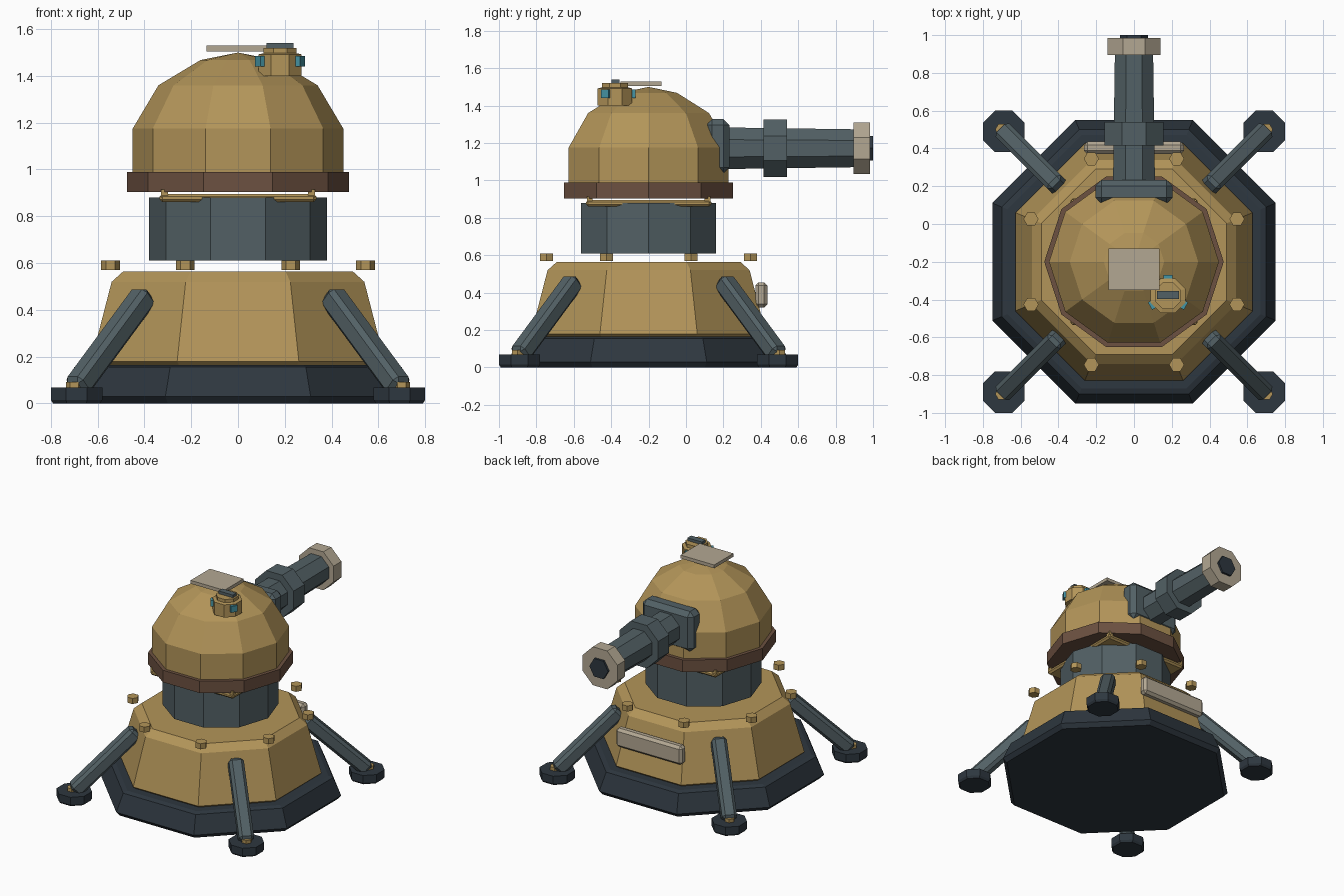
import bpy, bmesh, math
from mathutils import Vector, Matrix

if "Cube" in bpy.data.objects:
    bpy.data.objects.remove(bpy.data.objects["Cube"], do_unlink=True)

CY = -0.2      # y of the turret axis
GUN_Z = 1.172  # height of the barrel axis


def material(name, rgb):
    m = bpy.data.materials.new(name)
    m.use_nodes = True
    m.diffuse_color = (*rgb, 1)
    m.node_tree.nodes["Principled BSDF"].inputs["Base Color"].default_value = (*rgb, 1)
    return m


GOLD = material("ochre paint", (0.45, 0.30, 0.10))
STEEL = material("slate steel", (0.085, 0.118, 0.13))
NAVY = material("dark navy", (0.027, 0.038, 0.05))
BROWN = material("rust brown", (0.15, 0.082, 0.052))
BEIGE = material("pale beige", (0.45, 0.39, 0.29))
TEAL = material("teal glass", (0.06, 0.30, 0.38))


def finish(name, bm, mat):
    bmesh.ops.recalc_face_normals(bm, faces=bm.faces)
    mesh = bpy.data.meshes.new(name)
    bm.to_mesh(mesh)
    bm.free()
    mesh.materials.append(mat)
    obj = bpy.data.objects.new(name, mesh)
    bpy.context.collection.objects.link(obj)
    return obj


def turned(name, mat, profile, sides, at=(0, CY, 0), flat=False, along_y=False):
    """Faceted solid from (radius, height) pairs; flat puts flats on the axes."""
    bm = bmesh.new()
    turn = math.pi / sides if flat else 0
    scale = 1 / math.cos(math.pi / sides) if flat else 1
    rings = []
    for r, h in profile:
        if r == 0:
            rings.append([bm.verts.new((0, 0, h))])
            continue
        angles = [turn + math.tau * i / sides for i in range(sides)]
        rings.append([bm.verts.new((r * scale * math.cos(a), r * scale * math.sin(a), h))
                      for a in angles])
    for low, high in zip(rings, rings[1:]):
        for i in range(sides):
            j = (i + 1) % sides
            if len(high) == 1:
                bm.faces.new((low[i], low[j], high[0]))
            else:
                bm.faces.new((low[i], low[j], high[j], high[i]))
    for ring in (rings[0], rings[-1]):
        if len(ring) > 1:
            bm.faces.new(ring)
    if along_y:
        bm.transform(Matrix.Rotation(-math.pi / 2, 4, 'X'))
    bm.transform(Matrix.Translation(at))
    return finish(name, bm, mat)


def box(name, mat, size, at, bevel=0, rotation=None):
    bm = bmesh.new()
    bmesh.ops.create_cube(bm, size=1)
    bm.transform(Matrix.Diagonal((*size, 1)))
    if bevel:
        bmesh.ops.bevel(bm, geom=bm.edges[:], offset=bevel, segments=1,
                        profile=0.5, affect='EDGES')
    if rotation:
        bm.transform(rotation)
    bm.transform(Matrix.Translation(at))
    return finish(name, bm, mat)


# Octagonal base and sloped hull
turned("base_plate", NAVY, [(0.725, 0), (0.75, 0.03), (0.70, 0.155), (0.67, 0.165)], 8, flat=True)
turned("hull", GOLD, [(0.60, 0.155), (0.628, 0.18), (0.54, 0.52), (0.49, 0.565)], 8, flat=True)
box("rear_bar", BEIGE, (0.53, 0.065, 0.135), (0, 0.403, 0.388), 0.018)

# Ring of hull bolts
for i in range(8):
    a = math.tau * (i + 0.5) / 8
    turned(f"hull_bolt_{i + 1}", GOLD, [(0.04, 0.57), (0.04, 0.61)], 6,
           (0.59 * math.cos(a), CY + 0.59 * math.sin(a), 0))

# Four outrigger legs with feet
for sx, side in ((1, "left"), (-1, "right")):
    for sy, end in ((1, "back"), (-1, "front")):
        tag = f"{end}_{side}"
        turned(f"foot_{tag}", NAVY, [(0.10, 0), (0.11, 0.015), (0.11, 0.068)], 8,
               (sx * 0.69, CY + sy * 0.69, 0), flat=True)
        turned(f"foot_bolt_{tag}", GOLD, [(0.035, 0.065), (0.035, 0.092)], 6,
               (sx * 0.70, CY + sy * 0.70, 0))
        low = Vector((sx * 0.685, CY + sy * 0.685, 0.075))
        high = Vector((sx * 0.405, CY + sy * 0.405, 0.455))
        axis = high - low
        rot = axis.to_track_quat('Z', 'Y')
        # keep the beam's flat sides vertical
        side_dir = Vector((-sy, sx, 0)).normalized()
        z_dir = axis.normalized()
        rot = Matrix((side_dir, z_dir.cross(side_dir), z_dir)).transposed().to_4x4()
        box(f"leg_{tag}", STEEL, (0.10, 0.10, axis.length + 0.03), (low + high) / 2, 0.02, rot)

# Neck, square bearing and turret
turned("neck", STEEL, [(0.38, 0.61), (0.38, 0.88)], 10)
box("bearing_plate", GOLD, (0.67, 0.67, 0.036), (0, CY, 0.878), 0.012)
for sx in (1, -1):
    for sy in (1, -1):
        box("bearing_post", GOLD, (0.03, 0.03, 0.035), (sx * 0.315, CY + sy * 0.315, 0.897))
turned("turret_ring", BROWN, [(0.475, 0.903), (0.475, 0.99)], 10)
turned("turret_dome", GOLD, [(0.45, 0.985), (0.45, 1.175), (0.34, 1.36), (0.16, 1.468), (0, 1.5)], 10)
box("roof_plate", BEIGE, (0.27, 0.22, 0.024), (0, -0.24, 1.517))

# Commander's cupola with three vision blocks
cx, cy = 0.18, -0.38
turned("cupola", GOLD, [(0.092, 1.40), (0.092, 1.492), (0.07, 1.497), (0.07, 1.52)], 8,
       (cx, cy, 0), flat=True)
box("cupola_hatch", STEEL, (0.115, 0.042, 0.024), (cx, cy + 0.003, 1.528))
for i in range(3):
    a = math.radians(90 + 120 * i)
    box(f"vision_block_{i + 1}", TEAL, (0.03, 0.045, 0.045),
        (cx + 0.095 * math.cos(a), cy + 0.095 * math.sin(a), 1.463), 0,
        Matrix.Rotation(a, 4, 'Z'))

# Gun: mantlet, tapered tube, collar, muzzle and bore
box("mantlet", STEEL, (0.41, 0.125, 0.29), (0, 0.17, 1.183), 0.032)
gun = dict(at=(0, 0, GUN_Z), along_y=True)
turned("gun_tube", STEEL, [(0.112, 0.15), (0.101, 0.92)], 8, flat=True, **gun)
turned("gun_collar", STEEL, [(0.155, 0.415), (0.155, 0.54)], 8, flat=True, **gun)
turned("muzzle", BEIGE, [(0.139, 0.895), (0.139, 0.985)], 8, flat=True, **gun)
turned("bore", NAVY, [(0.075, 0.9), (0.075, 1.0)], 6, **gun)
